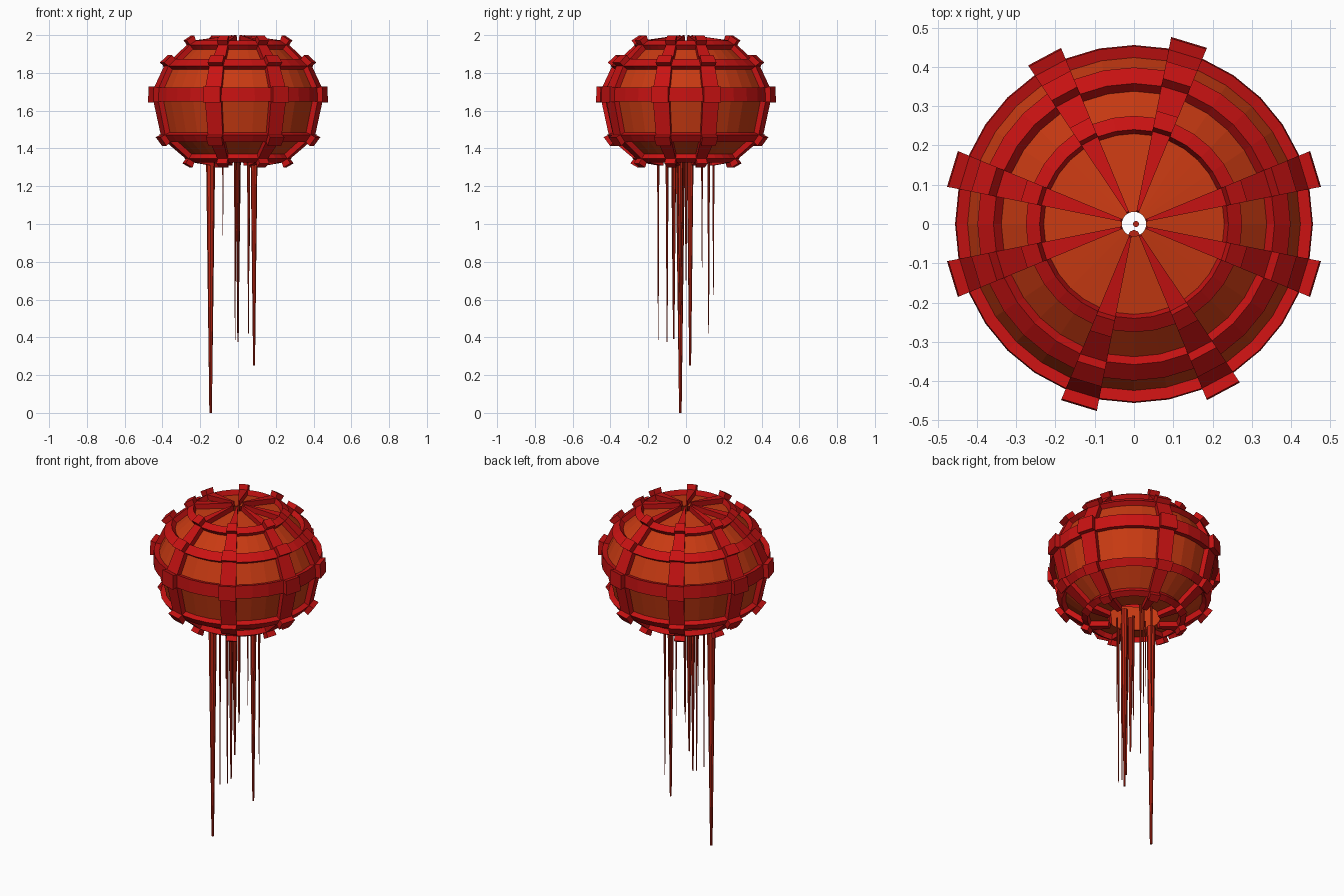
import bpy, bmesh, math
from mathutils import Vector

if "Cube" in bpy.data.objects:
    bpy.data.objects.remove(bpy.data.objects["Cube"])

SEG = 32
STEP = 0.03
# Half profile of the bell (radius, height), top hole to bottom opening
PROFILE = [(0.031, 1.970), (0.230, 1.943), (0.257, 1.925), (0.338, 1.850),
           (0.375, 1.818), (0.424, 1.715), (0.426, 1.650), (0.390, 1.485),
           (0.367, 1.455), (0.265, 1.370), (0.240, 1.355), (0.140, 1.338)]
RINGS = {1, 3, 5, 7, 9}                     # raised profile segments
RIBS = {1, 6, 10, 14, 17, 22, 26, 30}       # raised sectors


def material(name, rgb):
    m = bpy.data.materials.new(name)
    m.diffuse_color = (*rgb, 1)
    m.use_nodes = True
    m.node_tree.nodes["Principled BSDF"].inputs["Base Color"].default_value = m.diffuse_color
    return m


def finish(bm, name, mat):
    bmesh.ops.remove_doubles(bm, verts=bm.verts, dist=0.0001)
    me = bpy.data.meshes.new(name)
    bm.to_mesh(me)
    bm.free()
    me.materials.append(mat)
    ob = bpy.data.objects.new(name, me)
    bpy.context.collection.objects.link(ob)
    return ob


orange = material("orange", (0.58, 0.042, 0.006))
red = material("red", (0.58, 0.006, 0.006))
tentacle_red = material("tentacle_red", (0.50, 0.018, 0.006))

# Outward normals along the profile
pts = [Vector(p) for p in PROFILE]
seg_n = []
for a, b in zip(pts, pts[1:]):
    d = b - a
    seg_n.append(Vector((-d.y, d.x)).normalized())
nor = [(seg_n[max(i - 1, 0)] + seg_n[min(i, len(seg_n) - 1)]).normalized()
       for i in range(len(pts))]


def level(i, j):
    if not 0 <= i < len(pts) - 1:
        return STEP * 0
    return STEP * ((i in RINGS) + ((j % SEG) in RIBS))


def pos(i, j, h):
    p = pts[i] + nor[i] * h
    a = 2 * math.pi * j / SEG
    return (p.x * math.cos(a), p.x * math.sin(a), p.y)


# Bell: flat cells, raised rings and ribs, and walls wherever the height steps
shell, frame = bmesh.new(), bmesh.new()


def quad(bm, corners, out):
    vs = [bm.verts.new(c) for c in corners]
    f = bm.faces.new(vs)
    f.normal_update()
    if f.normal.dot(Vector(out)) < 0:
        f.normal_flip()


for i in range(len(pts) - 1):
    for j in range(SEG):
        h = level(i, j)
        a = 2 * math.pi * (j + 0.5) / SEG
        n = seg_n[i]
        out = (n.x * math.cos(a), n.x * math.sin(a), n.y)
        quad(frame if h else shell,
             [pos(i, j, h), pos(i + 1, j, h), pos(i + 1, j + 1, h), pos(i, j + 1, h)], out)
        tang = Vector((-math.sin(a), math.cos(a), 0))
        along = Vector((-n.y * -math.cos(a), -n.y * -math.sin(a), -n.x))
        for di, dj, k in ((-1, 0, i), (1, 0, i + 1)):
            g = level(i + di, j)
            if h > g + 1e-6:
                quad(frame, [pos(k, j, h), pos(k, j + 1, h), pos(k, j + 1, g), pos(k, j, g)],
                     along * di)
        for dj, k in ((-1, j), (1, j + 1)):
            g = level(i, j + dj)
            if h > g + 1e-6:
                quad(frame, [pos(i, k, h), pos(i + 1, k, h), pos(i + 1, k, g), pos(i, k, g)],
                     tang * dj)
finish(shell, "bell_shell", orange)
finish(frame, "rings_and_ribs", red)

# Tentacles: x, y, tip height, top radius
TENTACLES = [(-0.145, -0.03, 0.0, 0.024), (0.085, 0.022, 0.25, 0.018),
             (0.0, -0.03, 0.52, 0.015), (0.0, -0.065, 0.39, 0.013),
             (-0.015, -0.147, 0.385, 0.006), (0.0, -0.10, 0.375, 0.008),
             (0.055, 0.12, 0.42, 0.007), (0.0, 0.145, 0.625, 0.006),
             (0.005, 0.085, 0.77, 0.005), (-0.08, 0.0, 0.94, 0.004),
             (0.005, 0.0, 0.70, 0.008), (0.06, -0.07, 0.75, 0.005)]
for k, (x, y, tip, r) in enumerate(TENTACLES):
    bm = bmesh.new()
    top = 1.345
    bmesh.ops.create_cone(bm, cap_ends=True, segments=8, radius1=r * 0.28, radius2=r,
                          depth=top - tip)
    bmesh.ops.translate(bm, verts=bm.verts, vec=(x, y, (top + tip) / 2))
    finish(bm, f"tentacle_{k + 1}", tentacle_red)
